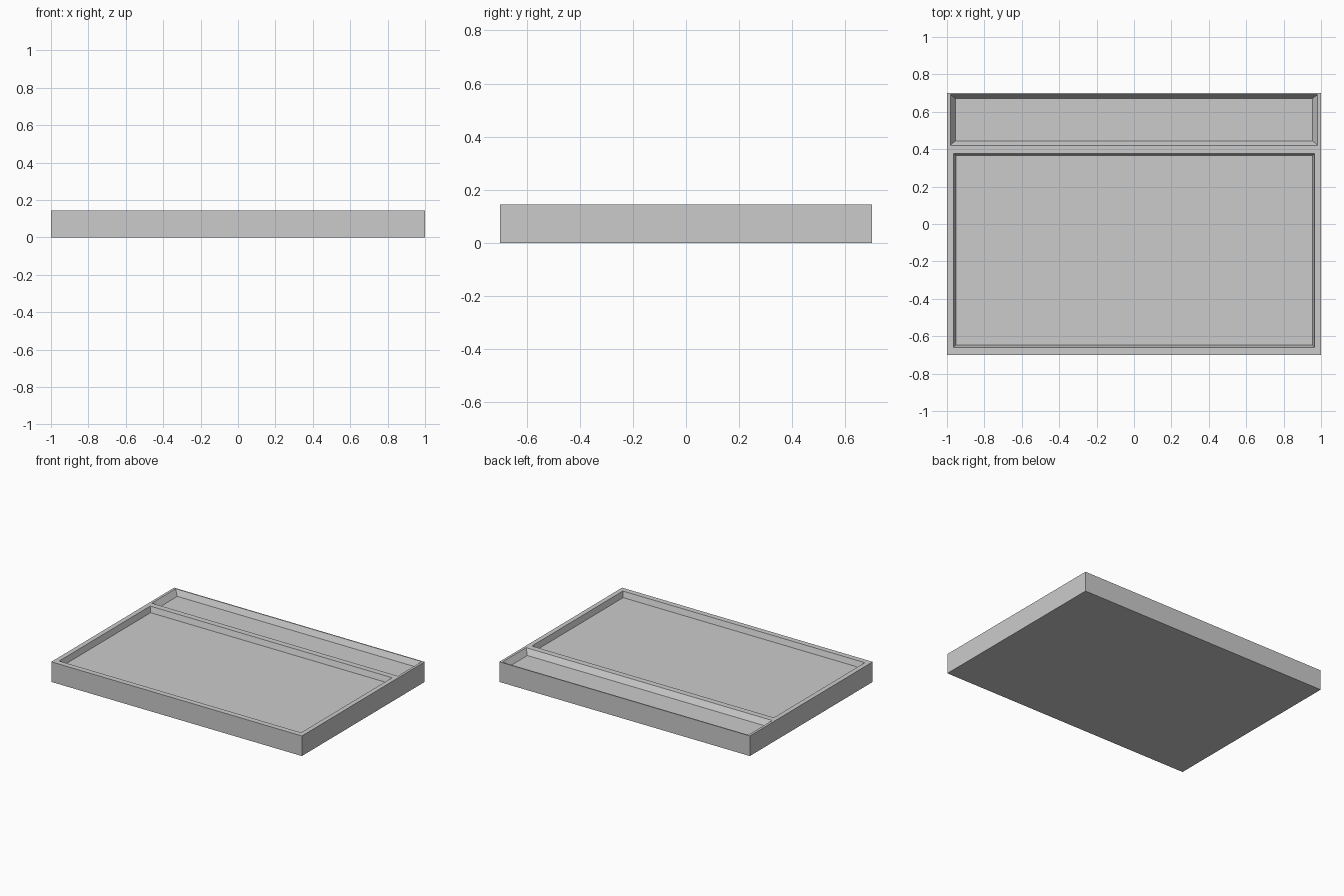
import bpy, bmesh

if "Cube" in bpy.data.objects:
    bpy.data.objects.remove(bpy.data.objects["Cube"])

HEIGHT = 0.145
DEPTH = 0.04


def loft(name, low, high, z0, z1):
    """Tapered block between two rectangles (x0, x1, y0, y1)."""
    bm = bmesh.new()
    rings = []
    for (x0, x1, y0, y1), z in ((low, z0), (high, z1)):
        rings.append([bm.verts.new((x, y, z)) for x, y in
                      ((x0, y0), (x1, y0), (x1, y1), (x0, y1))])
    a, b = rings
    bm.faces.new(a[::-1])
    bm.faces.new(b)
    for i in range(4):
        j = (i + 1) % 4
        bm.faces.new((a[i], a[j], b[j], b[i]))
    mesh = bpy.data.meshes.new(name)
    bm.to_mesh(mesh)
    bm.free()
    ob = bpy.data.objects.new(name, mesh)
    bpy.context.collection.objects.link(ob)
    return ob


def recess(body, name, floor, rim):
    """Cut a sloped-wall pocket; the cutter continues its slope above the top."""
    over = [r + (r - f) for f, r in zip(floor, rim)]
    cutter = loft(name, floor, over, HEIGHT - DEPTH, HEIGHT + DEPTH)
    mod = body.modifiers.new(name, 'BOOLEAN')
    mod.object = cutter
    mod.operation = 'DIFFERENCE'
    mod.solver = 'EXACT'
    bpy.context.view_layer.objects.active = body
    bpy.ops.object.modifier_apply(modifier=name)
    bpy.data.objects.remove(cutter)


# Flat slab body
slab = (-1, 1, -0.70, 0.70)
body = loft("tray_body", slab, slab, 0, HEIGHT)

# Large front pocket and narrow back trough
recess(body, "large_pocket", (-0.953, 0.955, -0.648, 0.365), (-0.965, 0.966, -0.66, 0.377))
recess(body, "back_trough", (-0.955, 0.955, 0.445, 0.672), (-0.982, 0.982, 0.42, 0.692))
